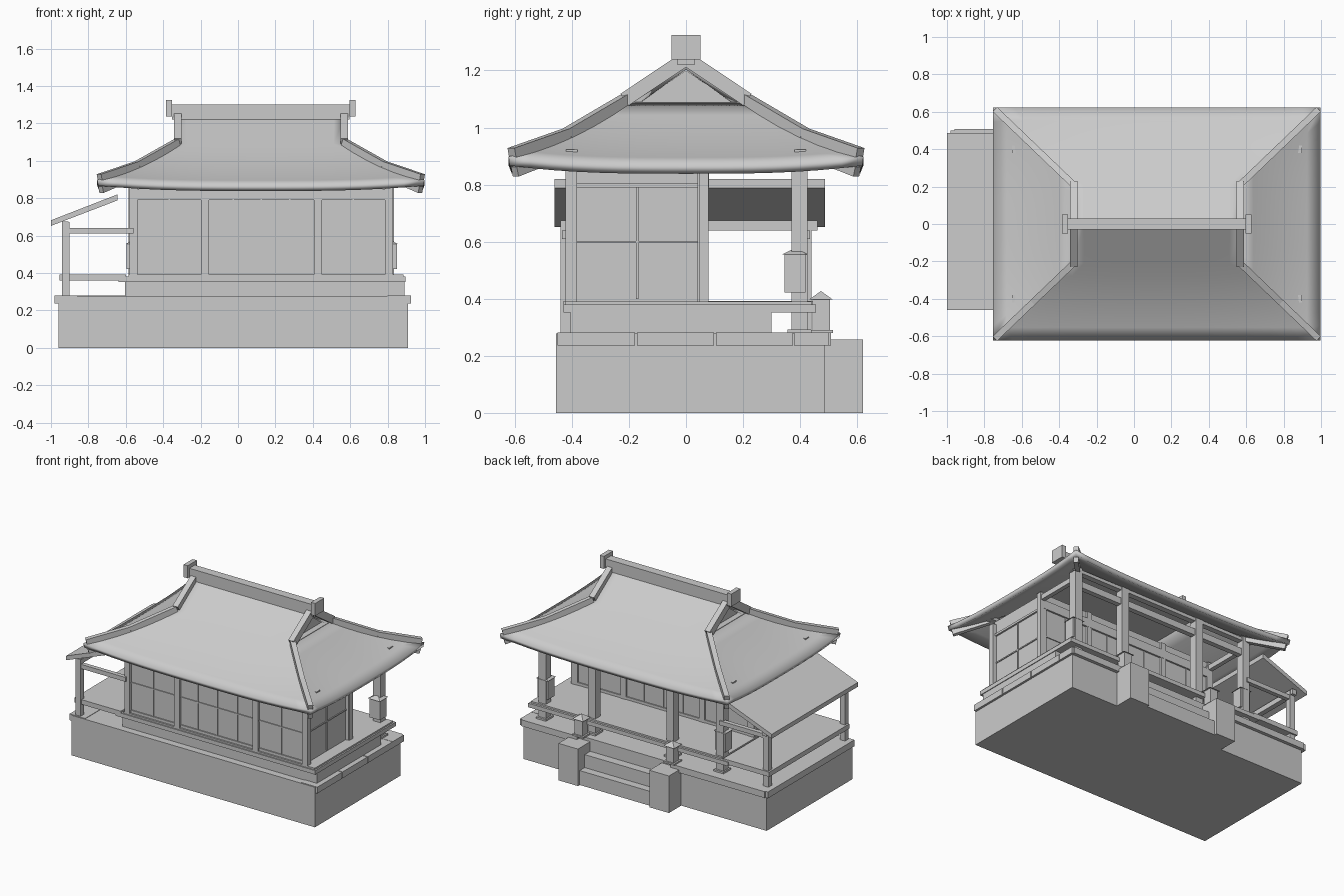
import bpy, bmesh
from mathutils import Vector, Matrix

if "Cube" in bpy.data.objects:
    bpy.data.objects.remove(bpy.data.objects["Cube"])

CX = 0.122          # centre of the main hall and its roof


def mesh_obj(name, verts, faces):
    me = bpy.data.meshes.new(name)
    me.from_pydata([tuple(v) for v in verts], [], faces)
    bm = bmesh.new()
    bm.from_mesh(me)
    bmesh.ops.recalc_face_normals(bm, faces=bm.faces)
    bm.to_mesh(me)
    bm.free()
    ob = bpy.data.objects.new(name, me)
    bpy.context.collection.objects.link(ob)
    return ob


BOX_FACES = [(0, 1, 3, 2), (4, 6, 7, 5), (0, 4, 5, 1), (2, 3, 7, 6), (0, 2, 6, 4), (1, 5, 7, 3)]


def box(name, x0, x1, y0, y1, z0, z1):
    return mesh_obj(name, [(x, y, z) for x in (x0, x1) for y in (y0, y1) for z in (z0, z1)], BOX_FACES)


def bar(name, p, q, w, h):
    """Square bar from p to q, width w sideways and height h."""
    p, q = Vector(p), Vector(q)
    d = (q - p).normalized()
    side = d.cross(Vector((0, 0, 1))).normalized()
    up = side.cross(d)
    vs = [c + side * s * w / 2 + up * u * h / 2 for c in (p, q) for s in (-1, 1) for u in (-1, 1)]
    return mesh_obj(name, vs, BOX_FACES)


def pyramid(name, x, y, r, z0, z1):
    vs = [(x - r, y - r, z0), (x + r, y - r, z0), (x + r, y + r, z0), (x - r, y + r, z0), (x, y, z1)]
    return mesh_obj(name, vs, [(0, 3, 2, 1), (0, 1, 4), (1, 2, 4), (2, 3, 4), (3, 0, 4)])


# stone base and coping
box("stone_base", -0.96, 0.91, -0.455, 0.485, 0, 0.278)
box("coping_left", -0.98, -0.86, -0.45, 0.50, 0.237, 0.281)
for i, (a, b) in enumerate([(-0.45, -0.178), (-0.172, 0.099), (0.105, 0.375), (0.378, 0.50)]):
    box("coping_right", 0.80, 0.925, a, b, 0.237, 0.281)
box("coping_back_left", -0.96, CX - 0.36, 0.40, 0.508, 0.237, 0.281)
box("coping_back_right", CX + 0.36, 0.91, 0.40, 0.508, 0.237, 0.281)

# entrance steps, gate pillars and small lanterns
box("lower_step", CX - 0.28, CX + 0.28, 0.48, 0.60, 0, 0.10)
box("upper_step", CX - 0.28, CX + 0.28, 0.48, 0.545, 0, 0.19)
for s in (-1, 1):
    x = CX + s * 0.35
    box("gate_pillar", x - 0.075, x + 0.075, 0.482, 0.62, 0, 0.257)
    box("lantern_foot", x - 0.042, x + 0.042, 0.432, 0.516, 0.28, 0.291)
    box("lantern_body", x - 0.03, x + 0.03, 0.443, 0.505, 0.29, 0.40)
    pyramid("lantern_cap", x, 0.473, 0.042, 0.397, 0.427)

# foundation and decks
box("hall_foundation", -0.605, 0.89, -0.405, 0.30, 0.278, 0.36)
box("hall_deck", -0.64, 0.895, -0.43, 0.455, 0.352, 0.38)
box("deck_boards", -0.585, 0.885, -0.422, 0.44, 0.375, 0.391)
box("porch_deck", -0.955, -0.60, -0.43, 0.45, 0.36, 0.393)

# hall posts on both long sides
post_x = [CX + o for o in (-0.68, -0.298, 0.305, 0.685)]
for x in post_x:
    box("front_post", x - 0.021, x + 0.021, -0.422, -0.382, 0.385, 0.875)
    box("back_post", x - 0.028, x + 0.028, 0.37, 0.426, 0.28, 0.93)
    box("post_foot", x - 0.038, x + 0.038, 0.355, 0.44, 0.28, 0.293)

# room walls with frames and mullions
X0, X1, Y0, Y1 = -0.55, 0.80, -0.402, 0.068
box("room_walls", X0, X1, Y0, Y1, 0.385, 0.90)
for y in (Y0, Y1):
    box("wall_top_rail", X0, X1, y - 0.012, y + 0.012, 0.79, 0.85)
    box("wall_bottom_rail", X0, X1, y - 0.008, y + 0.008, 0.39, 0.41)
    box("wall_mid_rail", X0, X1, y - 0.006, y + 0.006, 0.595, 0.603)
    for a, b in zip(post_x, post_x[1:]):
        n = 4 if b - a > 0.5 else 2
        for k in range(1, n):
            x = a + (b - a) * k / n
            box("mullion", x - 0.004, x + 0.004, y - 0.006, y + 0.006, 0.40, 0.80)
for x in (X0, X1):
    box("side_top_rail", x - 0.012, x + 0.012, Y0, Y1, 0.79, 0.805)
    box("side_mid_rail", x - 0.006, x + 0.006, Y0, Y1, 0.595, 0.603)
    box("side_mullion", x - 0.006, x + 0.006, -0.175, -0.167, 0.40, 0.80)
    box("room_back_post", x - 0.02, x + 0.02, 0.04, 0.079, 0.385, 0.87)
for x in post_x:
    box("room_back_post", x - 0.02, x + 0.02, 0.045, 0.079, 0.385, 0.90)

# eave beams, purlins and hanging lanterns
box("veranda_beam", post_x[0], post_x[3], 0.38, 0.415, 0.80, 0.845)
for x in (post_x[0], post_x[3]):
    box("veranda_side_beam", x - 0.015, x + 0.015, 0.06, 0.40, 0.845, 0.88)
    box("hanging_lantern", x - 0.037, x + 0.042, 0.345, 0.418, 0.422, 0.556)
    pyramid("hanging_lantern_cap", x + 0.002, 0.382, 0.046, 0.555, 0.578)
for y in (-0.4, 0.4):
    box("purlin", CX - 0.775, CX + 0.775, y - 0.02, y + 0.02, 0.90, 0.923)

# side porch: posts, beams and sloping roof
for y in (-0.42, 0.42):
    box("porch_post", -0.942, -0.902, y - 0.02, y + 0.02, 0.28, 0.672)
    box("porch_beam", -0.93, -0.56, y - 0.015, y + 0.015, 0.61, 0.64)
box("porch_eave_beam", -0.94, -0.905, -0.44, 0.46, 0.64, 0.675)
prof = [(-1.0, 0.682), (-1.0, 0.652), (-0.645, 0.788), (-0.645, 0.82)]
mesh_obj("porch_roof", [(x, y, z) for y in (-0.46, 0.487) for x, z in prof],
         [(0, 1, 2, 3), (7, 6, 5, 4)] + [(i, (i + 1) % 4, 4 + (i + 1) % 4, 4 + i) for i in range(4)])


# main roof: curved hipped skirt with lifted corners, gabled top
def roof_point(t, u, v):
    z = 1.09 - 0.222 * t - 0.07 * t * (1 - t) + 0.03 * t * t * abs(u * v) ** 3
    return (CX + u * (0.445 + 0.43 * t), v * (0.21 + 0.412 * t), z)


N, L = 16, 6
steps = [2 * i / N - 1 for i in range(N)]
ring = [(s, -1) for s in steps] + [(1, s) for s in steps] + [(-s, 1) for s in steps] + [(-1, -s) for s in steps]
M = len(ring)
verts = [roof_point(j / L, u, v) for j in range(L + 1) for u, v in ring]
faces = [(j * M + i, (j + 1) * M + i, (j + 1) * M + (i + 1) % M, j * M + (i + 1) % M)
         for j in range(L) for i in range(M)]
apex = len(verts)
verts += [(CX + s * 0.445, 0, 1.235) for s in steps + [1]]
for i in range(N):
    faces.append((i, i + 1, apex + i + 1, apex + i))
    faces.append((2 * N + i, 2 * N + i + 1, apex + N - i - 1, apex + N - i))
roof = mesh_obj("main_roof", verts, faces)
if sum(p.normal.z for p in roof.data.polygons) < 0:
    roof.data.flip_normals()
sol = roof.modifiers.new("thickness", "SOLIDIFY")
sol.thickness, sol.offset = 0.032, -1
for p in roof.data.polygons:
    p.use_smooth = True
bpy.context.view_layer.objects.active = roof
roof.select_set(True)
bpy.ops.object.shade_smooth_by_angle(angle=0.5)

# recessed gable walls and ledge
tri = [(-0.2, 1.065), (0.2, 1.065), (0, 1.2)]
mesh_obj("gable_wall", [(CX + x, y, z) for x in (-0.41, 0.41) for y, z in tri],
         [(0, 1, 2), (5, 4, 3), (0, 3, 4, 1), (1, 4, 5, 2), (2, 5, 3, 0)])
box("gable_ledge", CX - 0.45, CX + 0.45, -0.2, 0.2, 1.06, 1.09)

# ridge beam, ridge ends, sloping and hip ridges
box("main_ridge", CX - 0.475, CX + 0.475, -0.03, 0.03, 1.22, 1.30)
for s in (-1, 1):
    x = CX + s * 0.49
    box("ridge_end", x - 0.016, x + 0.016, -0.05, 0.05, 1.238, 1.325)
    for v in (-1, 1):
        g = CX + s * 0.445
        bar("gable_ridge", (g, 0, 1.242), (g, v * 0.215, 1.098), 0.04, 0.05)
        pts = [Vector(roof_point(t, s, v)) + Vector((0, 0, 0.006)) for t in (0, 0.5, 0.97)]
        for a, b in zip(pts, pts[1:]):
            bar("hip_ridge", a, b, 0.034, 0.044)
        bar("hip_rafter", (CX + s * 0.68, v * 0.41, 0.92), (CX + s * 0.855, v * 0.6, 0.845), 0.03, 0.035)
